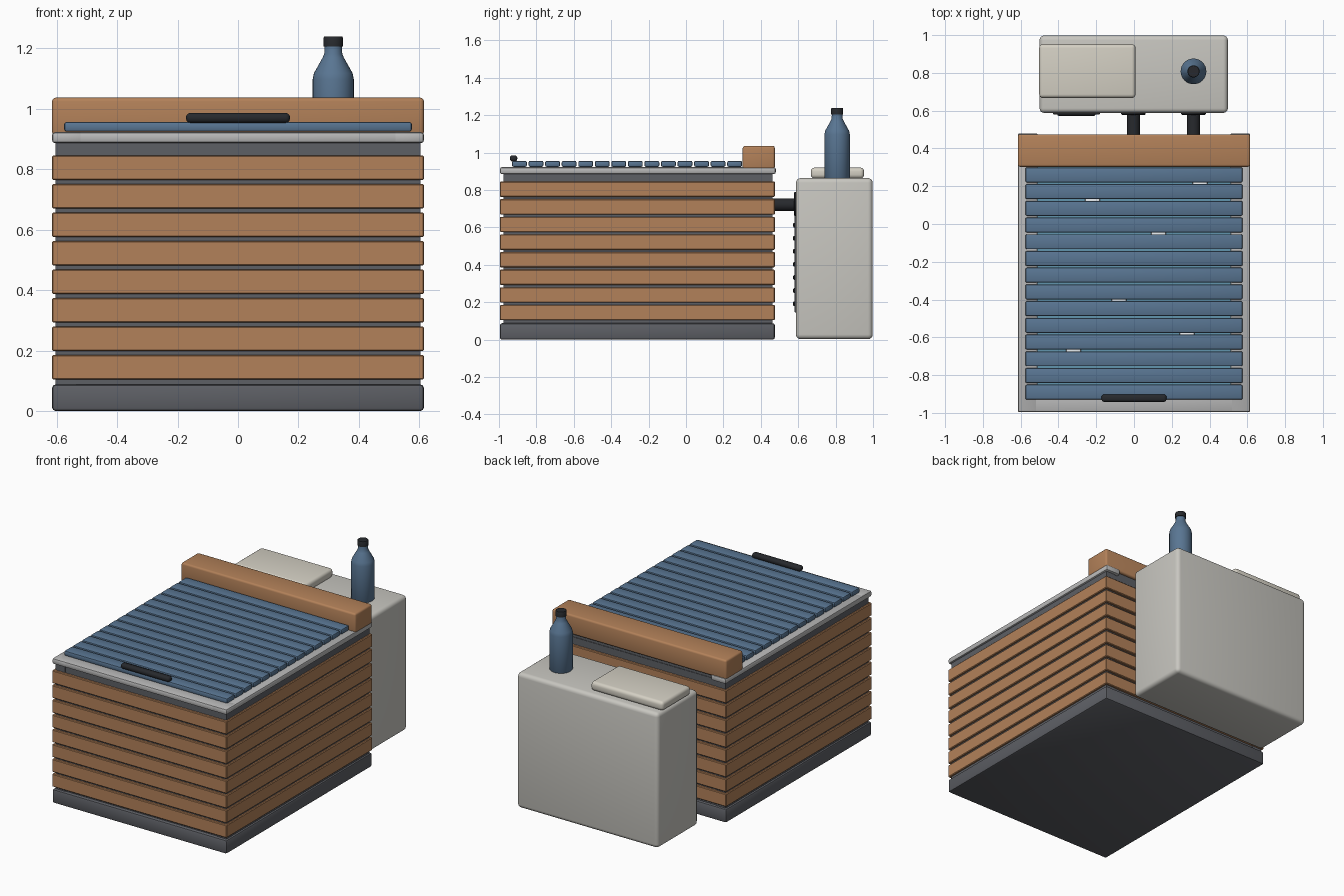
import bpy, bmesh, math
from mathutils import Matrix

if "Cube" in bpy.data.objects:
    bpy.data.objects.remove(bpy.data.objects["Cube"])


def mat(name, rgb):
    m = bpy.data.materials.new(name)
    m.diffuse_color = (*rgb, 1)
    m.use_nodes = True
    m.node_tree.nodes["Principled BSDF"].inputs["Base Color"].default_value = m.diffuse_color
    return m


WOOD = mat("cedar", (0.45, 0.22, 0.10))
BLUE = mat("blue", (0.10, 0.18, 0.29))
DARK = mat("dark_grey", (0.11, 0.115, 0.13))
BLACK = mat("black", (0.02, 0.022, 0.026))
RIM = mat("rim_grey", (0.48, 0.48, 0.48))
CASE = mat("case_grey", (0.58, 0.57, 0.53))
LID = mat("lid_cream", (0.66, 0.63, 0.55))
WATER = mat("water", (0.12, 0.30, 0.42))
ICE = mat("ice", (0.85, 0.90, 0.93))


def finish(name, bm, material):
    me = bpy.data.meshes.new(name)
    bm.to_mesh(me)
    bm.free()
    ob = bpy.data.objects.new(name, me)
    bpy.context.collection.objects.link(ob)
    me.materials.append(material)
    bpy.context.view_layer.objects.active = ob
    bpy.ops.object.select_all(action='DESELECT')
    ob.select_set(True)
    bpy.ops.object.shade_smooth_by_angle(angle=math.radians(35))
    return ob


def box(name, x, y, z, material, bevel=0.0, seg=2):
    """Box from (min, max) ranges, with optional rounded edges."""
    bm = bmesh.new()
    bmesh.ops.create_cube(bm, size=1)
    for v in bm.verts:
        v.co = [r[0] + (c + 0.5) * (r[1] - r[0]) for c, r in zip(v.co, (x, y, z))]
    if bevel:
        bmesh.ops.bevel(bm, geom=bm.edges[:], offset=bevel, segments=seg,
                        profile=0.5, affect='EDGES')
    return finish(name, bm, material)


def lathe(name, profile, location, material, rot=Matrix(), n=32):
    """Turned part: (radius, height) profile spun around its axis."""
    bm = bmesh.new()
    vs = [bm.verts.new((r, 0, h)) for r, h in profile]
    es = [bm.edges.new(p) for p in zip(vs, vs[1:])]
    bmesh.ops.spin(bm, geom=vs + es, cent=(0, 0, 0), axis=(0, 0, 1),
                   angle=math.tau, steps=n)
    bmesh.ops.remove_doubles(bm, verts=bm.verts[:], dist=1e-5)
    bmesh.ops.recalc_face_normals(bm, faces=bm.faces[:])
    bm.transform(Matrix.Translation(location) @ rot)
    return finish(name, bm, material)


X, Y0, Y1 = 0.615, -0.995, 0.475   # tub footprint
T = 0.02                           # cladding thickness

# tub base and hollow inner shell
box("tub_base", (-X, X), (Y0, Y1), (0, 0.088), DARK, 0.012)
for s, side in ((-1, "left"), (1, "right")):
    xs = sorted((s * 0.535, s * 0.603))
    box(f"shell_wall_{side}", xs, (-0.977, 0.462), (0.08, 0.89), DARK)
    rim = sorted((s * 0.51, s * X))
    box(f"rim_{side}", rim, (Y0, 0.48), (0.886, 0.922), RIM, 0.01)
box("shell_wall_front", (-0.535, 0.535), (-0.973, -0.905), (0.08, 0.89), DARK)
box("shell_wall_back", (-0.535, 0.535), (0.39, 0.458), (0.08, 0.89), DARK)
box("rim_front", (-X, X), (Y0, -0.89), (0.886, 0.922), RIM, 0.01)
box("rim_back", (-0.52, 0.52), (0.37, 0.455), (0.886, 0.92), DARK)

# timber cladding, eight rows on all four sides
for i in range(8):
    z = (0.104 + i * 0.0942, 0.186 + i * 0.0942)
    box(f"front_slat_{i}", (-X, X), (Y0, Y0 + T), z, WOOD, 0.004, 1)
    box(f"back_slat_{i}", (-X, X), (Y1 - T, Y1), z, WOOD, 0.004, 1)
    for s, side in ((-1, "left"), (1, "right")):
        xs = sorted((s * (X - T), s * X))
        box(f"{side}_slat_{i}", xs, (Y0, Y1), z, WOOD, 0.004, 1)

# water with floating ice
box("water", (-0.535, 0.535), (-0.905, 0.39), (0.70, 0.80), WATER)
for i, (x, y) in enumerate([(0.35, 0.21), (-0.22, 0.13), (0.13, -0.05),
                            (-0.08, -0.40), (0.28, -0.58), (-0.32, -0.66)]):
    box(f"ice_cube_{i}", (x - 0.04, x + 0.04), (y - 0.04, y + 0.04),
        (0.765, 0.835), ICE, 0.01)

# slatted roll cover with handle
for i in range(14):
    y = -0.93 + i * 0.0885
    box(f"cover_slat_{i}", (-0.575, 0.575), (y, y + 0.079), (0.924, 0.956), BLUE, 0.008)
box("cover_handle", (-0.172, 0.172), (-0.942, -0.902), (0.953, 0.986), BLACK, 0.014, 3)

# timber headrest beam
box("headrest", (-X, X), (0.303, Y1), (0.912, 1.036), WOOD, 0.012, 3)

# chiller cabinet and lid
box("chiller_case", (-0.50, 0.497), (0.588, 0.998), (0.003, 0.864), CASE, 0.025, 4)
box("chiller_lid", (-0.502, 0.008), (0.667, 0.952), (0.862, 0.92), LID, 0.02, 4)

# vent louvres on the side facing the tub
box("vent_panel", (-0.43, -0.18), (0.580, 0.60), (0.145, 0.665), DARK, 0.004, 1)
for i in range(7):
    z = 0.18 + i * 0.07
    box(f"vent_louvre_{i}", (-0.405, -0.205), (0.573, 0.59), (z, z + 0.025), BLACK, 0.005)

# hoses and their collars
lie = Matrix.Rotation(-math.pi / 2, 4, 'X')
for x, side in ((-0.003, "inlet"), (0.315, "outlet")):
    lathe(f"{side}_hose", [(0, 0), (0.034, 0), (0.034, 0.16), (0, 0.16)],
          (x, 0.445, 0.722), BLACK, lie)
    lathe(f"{side}_collar", [(0, 0), (0.06, 0), (0.065, 0.005), (0.065, 0.03), (0, 0.03)],
          (x, 0.577, 0.725), BLACK, lie)

# bottle and cap
lathe("bottle", [(0, 0), (0.064, 0), (0.068, 0.006), (0.068, 0.235), (0.064, 0.255),
                 (0.036, 0.305), (0.03, 0.318), (0.028, 0.345), (0, 0.345)],
      (0.315, 0.808, 0.862), BLUE)
lathe("bottle_cap", [(0, 0), (0.032, 0), (0.032, 0.03), (0.03, 0.033), (0, 0.033)],
      (0.315, 0.808, 1.205), BLACK)
